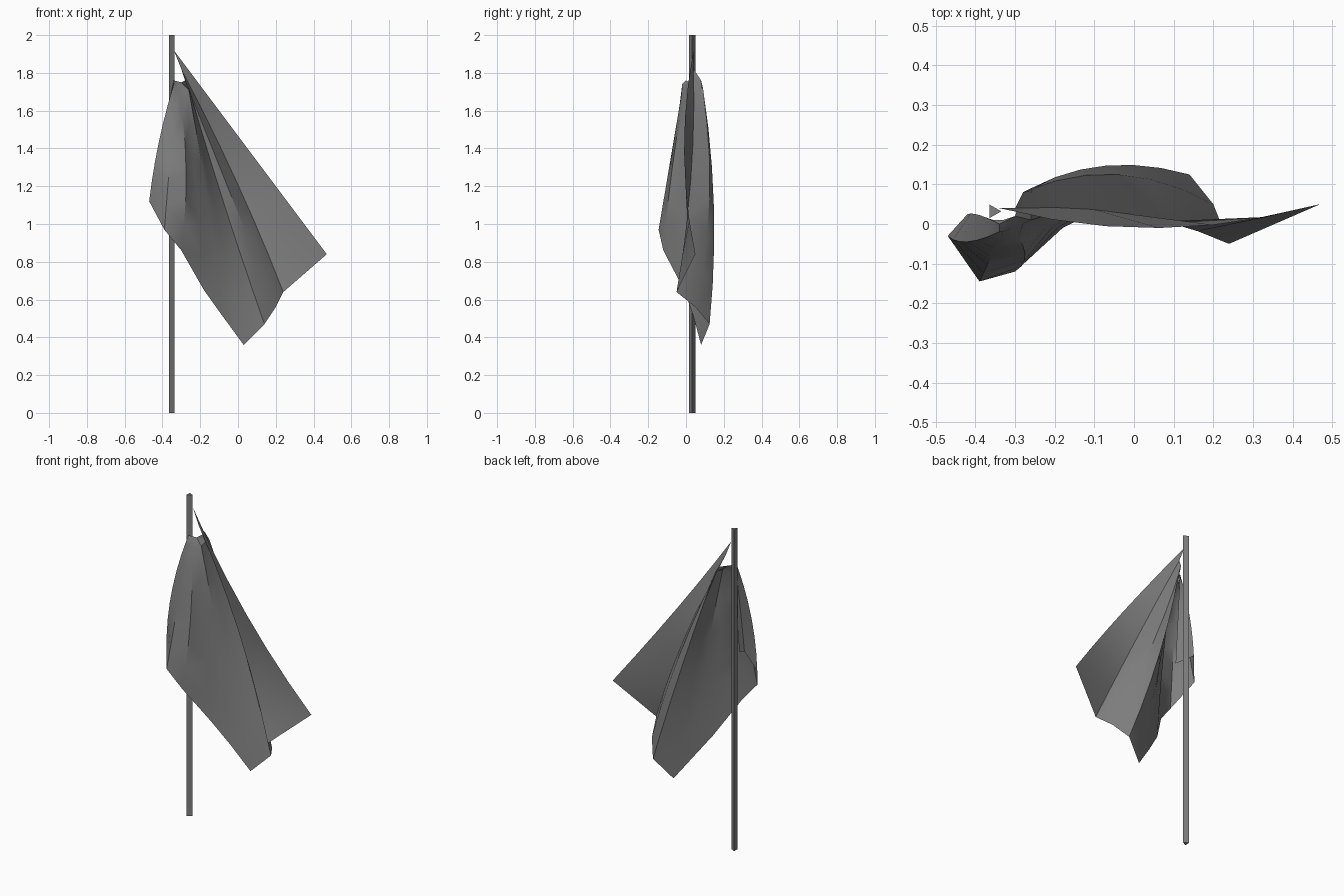
import bpy
import bmesh
import math
from mathutils import Vector, Matrix

cube = bpy.data.objects.get("Cube")
if cube:
    bpy.data.objects.remove(cube, do_unlink=True)

ROWS = 6


def make_material(name, colour):
    material = bpy.data.materials.new(name)
    material.use_nodes = True
    material.diffuse_color = colour
    material.node_tree.nodes["Principled BSDF"].inputs["Base Color"].default_value = colour
    return material


def add_object(name, bm, material):
    mesh = bpy.data.meshes.new(name)
    bm.to_mesh(mesh)
    bm.free()
    mesh.materials.append(material)
    obj = bpy.data.objects.new(name, mesh)
    bpy.context.collection.objects.link(obj)
    return obj


def fold_point(top, bottom, bulge, t):
    """Point on a fold line that bows sideways by bulge at its middle."""
    point = Vector(top).lerp(Vector(bottom), t)
    bow = 4 * t * (1 - t)
    return point + Vector((bulge[0], bulge[1], 0)) * bow


grey = make_material("dark grey", (0.21, 0.21, 0.21, 1))

# Three-sided pole with one corner turned to the left
bm = bmesh.new()
place = Matrix.Translation((-0.355, 0.032, 1)) @ Matrix.Rotation(-math.pi / 2, 4, "Z")
bmesh.ops.create_cone(bm, cap_ends=True, segments=3, radius1=0.02,
                      radius2=0.02, depth=2, matrix=place)
low_x = min(v.co.x for v in bm.verts)
if sum(1 for v in bm.verts if v.co.x < low_x + 0.005) < 4:
    bmesh.ops.rotate(bm, verts=bm.verts, cent=(-0.355, 0.032, 1),
                     matrix=Matrix.Rotation(math.pi, 3, "Z"))
add_object("pole", bm, grey)

# Fold lines of the hanging cloth: top, bottom, sideways bow
folds = [
    ((-.34, .04, 1.92), (.47, .05, .84), (0, -.055)),
    ((-.30, .04, 1.82), (.24, -.05, .64), (.02, .03)),
    ((-.28, .08, 1.76), (.2, .05, .56), (0, .06)),
    ((-.26, .09, 1.72), (.14, .125, .47), (-.01, .04)),
    ((-.26, .05, 1.72), (.03, .08, .36), (0, .02)),
    ((-.26, .01, 1.71), (-.08, .04, .51), (.01, .01)),
    ((-.28, 0, 1.7), (-.18, -.01, .65), (.01, 0)),
    ((-.31, -.01, 1.7), (-.3, -.12, .86), (.03, -.01)),
    ((-.33, -.02, 1.71), (-.39, -.145, .97), (0, 0)),
    ((-.34, -.02, 1.74), (-.47, -.03, 1.12), (-.015, -.02)),
    ((-.34, 0, 1.76), (-.42, .025, 1.25), (-.01, .01)),
    ((-.33, .01, 1.74), (-.34, -.04, 1.2), (0, 0)),
]

# Cloth draped between neighbouring fold lines
bm = bmesh.new()
columns = [[bm.verts.new(fold_point(*fold, row / ROWS)) for row in range(ROWS + 1)]
           for fold in folds]
for left, right in zip(columns, columns[1:]):
    for row in range(ROWS):
        bm.faces.new((left[row], left[row + 1], right[row + 1], right[row]))

# Gathered knot closing the top of the folds
knot = bm.verts.new((-.3, .02, 1.75))
for left, right in zip(columns[2:], columns[3:]):
    bm.faces.new((knot, left[0], right[0]))
bmesh.ops.triangulate(bm, faces=bm.faces)
bmesh.ops.recalc_face_normals(bm, faces=bm.faces)
flag = add_object("flag_cloth", bm, grey)

bpy.ops.object.select_all(action="DESELECT")
flag.select_set(True)
bpy.context.view_layer.objects.active = flag
bpy.ops.object.shade_smooth_by_angle(angle=math.radians(30))
